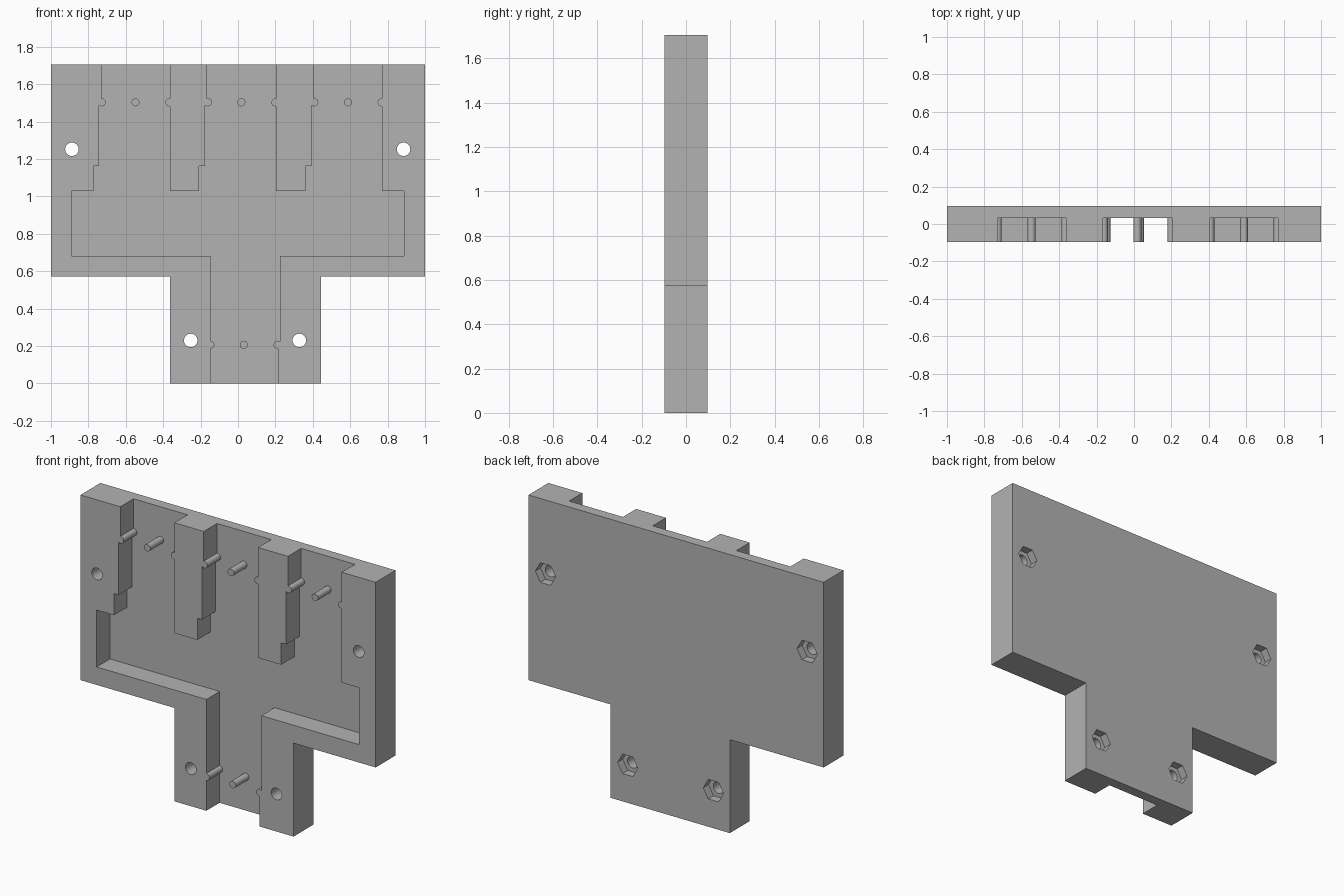
import bpy, bmesh, math

cube = bpy.data.objects.get("Cube")
if cube:
    bpy.data.objects.remove(cube, do_unlink=True)

HALF = 0.096        # half thickness of the slab
FLOOR = 0.032       # depth position of the channel floor
TOP = 1.706
OVER = 0.1          # cutter overshoot past the slab ends

grey = bpy.data.materials.new("plain grey")
grey.use_nodes = True
colour = (0.45, 0.45, 0.45, 1)
grey.diffuse_color = colour
grey.node_tree.nodes["Principled BSDF"].inputs["Base Color"].default_value = colour


def extrude(name, outline, y0, y1):
    """Solid made from an (x, z) outline stretched from y0 to y1."""
    bm = bmesh.new()
    face = bm.faces.new([bm.verts.new((x, y0, z)) for x, z in outline])
    grown = bmesh.ops.extrude_face_region(bm, geom=[face])["geom"]
    moved = [v for v in grown if isinstance(v, bmesh.types.BMVert)]
    bmesh.ops.translate(bm, verts=moved, vec=(0, y1 - y0, 0))
    bmesh.ops.recalc_face_normals(bm, faces=bm.faces)
    mesh = bpy.data.meshes.new(name)
    bm.to_mesh(mesh)
    bm.free()
    mesh.materials.append(grey)
    obj = bpy.data.objects.new(name, mesh)
    bpy.context.collection.objects.link(obj)
    return obj


def ring(x, z, radius, sides):
    steps = [math.tau * i / sides for i in range(sides)]
    return [(x + radius * math.cos(a), z + radius * math.sin(a)) for a in steps]


def cut(target, cutter):
    """Subtract the cutter for good, then discard it."""
    cutter.hide_render = True
    mod = target.modifiers.new("cut", 'BOOLEAN')
    mod.operation = 'DIFFERENCE'
    mod.solver = 'EXACT'
    mod.object = cutter
    bpy.context.view_layer.objects.active = target
    bpy.ops.object.modifier_apply(modifier=mod.name)
    bpy.data.objects.remove(cutter, do_unlink=True)


# T-shaped slab
SHOULDER = 0.572
body = extrude("mould_half", [
    (-0.364, 0), (0.444, 0), (0.444, SHOULDER), (1, SHOULDER),
    (1, TOP), (-1, TOP), (-1, SHOULDER), (-0.364, SHOULDER)], -HALF, HALF)

# Branching channel: one inlet at the bottom, three outlets at the top
PEG_Z, STEP_Z, ROOF, BASE = 1.503, 1.163, 1.03, 0.682
END = TOP + OVER


def left_bank(foot, wall, lip):
    """Stepped left side of an outlet, from the hall upward."""
    return [(foot, ROOF), (foot, STEP_Z), (wall, STEP_Z),
            (wall, PEG_Z), (lip, PEG_Z), (lip, END)]


outline = [(-0.147, -OVER), (-0.147, BASE), (-0.89, BASE), (-0.89, ROOF)]
outline += left_bank(-0.773, -0.742, -0.73)
outline += [(-0.364, END), (-0.364, ROOF)]
outline += left_bank(-0.208, -0.176, -0.165)
outline += [(0.203, END), (0.203, ROOF)]
outline += left_bank(0.36, 0.393, 0.405)
outline += [(0.77, END), (0.77, ROOF), (0.887, ROOF), (0.887, BASE),
            (0.225, BASE), (0.225, 0.225), (0.213, 0.225), (0.213, -OVER)]
channel = extrude("channel_cutter", outline, -HALF - OVER, FLOOR)

# Round pegs and half-round ribs are left standing in the channel
pegs = [(x, PEG_Z) for x in (-0.729, -0.548, -0.367, -0.161, 0.018, 0.2,
                             0.408, 0.588, 0.768)]
pegs += [(x, 0.207) for x in (-0.148, 0.031, 0.212)]
for x, z in pegs:
    cut(channel, extrude("peg_space", ring(x, z, 0.0215, 20), -0.4, 0.4))
cut(body, channel)

# Bolt holes with hexagonal nut pockets on the back
for x, z in [(-0.888, 1.252), (0.885, 1.252), (-0.253, 0.23), (0.328, 0.23)]:
    cut(body, extrude("bolt_cutter", ring(x, z, 0.036, 32), -0.4, 0.4))
    cut(body, extrude("nut_cutter", ring(x, z, 0.069, 6), HALF - 0.05, 0.3))

bpy.ops.object.select_all(action='DESELECT')
body.select_set(True)
bpy.context.view_layer.objects.active = body
bpy.ops.object.shade_smooth_by_angle(angle=math.radians(25))
